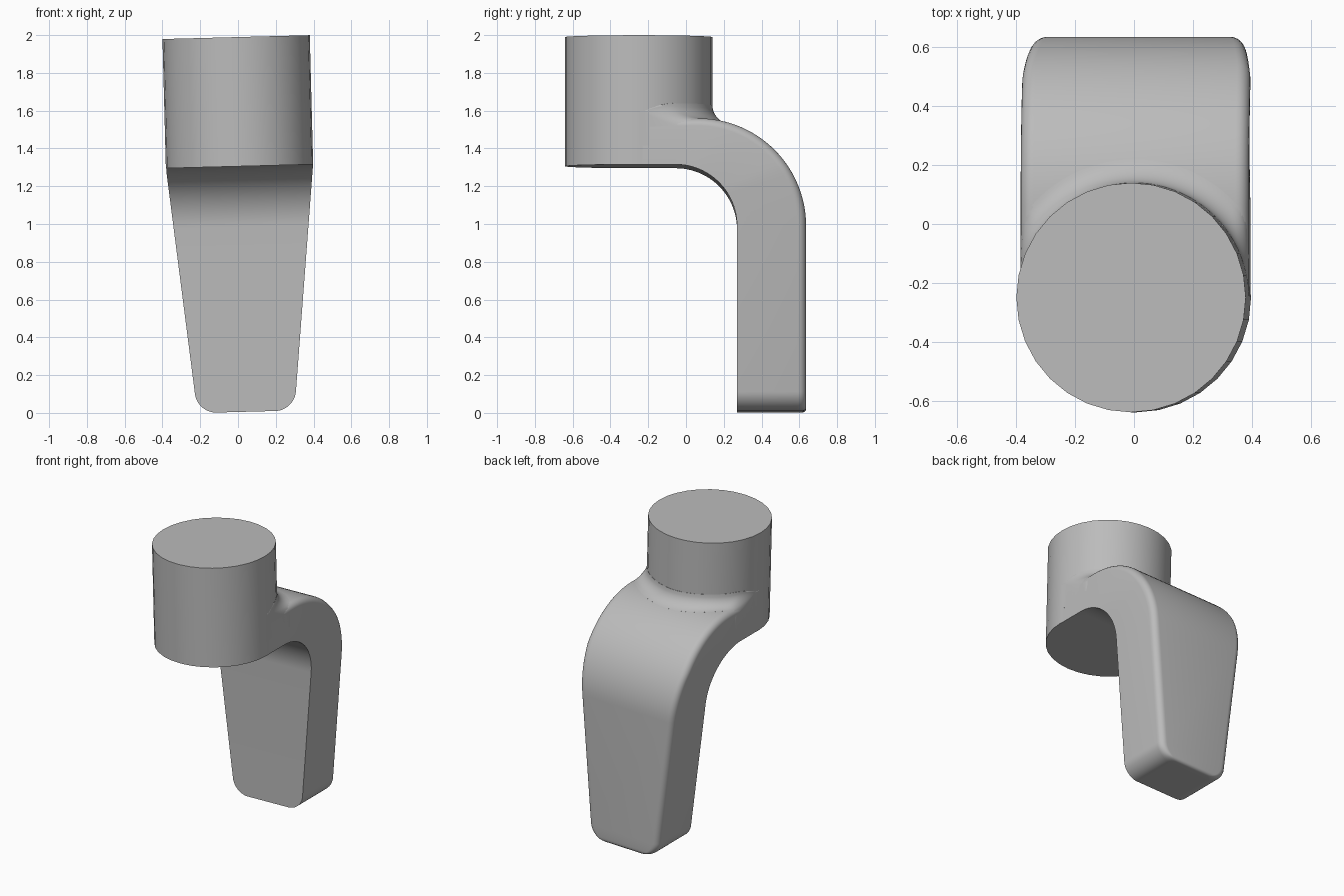
import bpy
import bmesh
from math import sin, cos, pi, sqrt, radians
from mathutils import Matrix

cube = bpy.data.objects.get("Cube")
if cube:
    bpy.data.objects.remove(cube)

RADIUS, AXIS_Y = 0.39, -0.25       # socket cylinder
BASE, TOP = 1.30, 1.984
HALF = 0.388                       # arm half width
BEND_Z = 0.975                     # height of both bend centres
IN_Y, IN_R = -0.055, 0.325         # inner bend
OUT_Y, OUT_R = 0.066, 0.57         # outer bend
EDGE, CORNER, FILLET = 0.045, 0.1, 0.08
TILT = Matrix.Translation((0.042, 0, 0.006)) @ Matrix.Rotation(radians(-1.5), 4, 'Y')

grey = bpy.data.materials.new("plain grey")
grey.use_nodes = True
colour = (0.5, 0.5, 0.5, 1)
grey.diffuse_color = colour
grey.node_tree.nodes["Principled BSDF"].inputs["Base Color"].default_value = colour


def finish(name, bm, angle=40):
    bmesh.ops.recalc_face_normals(bm, faces=bm.faces)
    bm.transform(TILT)
    mesh = bpy.data.meshes.new(name)
    bm.to_mesh(mesh)
    bm.free()
    mesh.materials.append(grey)
    obj = bpy.data.objects.new(name, mesh)
    bpy.context.collection.objects.link(obj)
    bpy.ops.object.select_all(action='DESELECT')
    obj.select_set(True)
    bpy.context.view_layer.objects.active = obj
    bpy.ops.object.shade_smooth_by_angle(angle=radians(angle))


def loft(bm, loops):
    rows = [[bm.verts.new(p) for p in loop] for loop in loops]
    for a, b in zip(rows, rows[1:]):
        for i in range(len(a)):
            j = (i + 1) % len(a)
            bm.faces.new((a[i], a[j], b[j], b[i]))
    bm.faces.new(rows[0])
    bm.faces.new(rows[-1])


def round_off(distance, r):
    """Inset of a rounded edge of radius r at a distance from its end."""
    d = min(max(distance, 0), r)
    return r - sqrt(r * r - (r - d) ** 2)


def half_width(z):
    w = min(HALF, 0.257 + 0.102 * z)
    return w - round_off(z, CORNER)


# Socket cylinder
bm = bmesh.new()
bmesh.ops.create_cone(bm, cap_ends=True, segments=32, radius1=RADIUS, radius2=RADIUS,
                      depth=TOP - BASE,
                      matrix=Matrix.Translation((0, AXIS_Y, (TOP + BASE) / 2)))
finish("socket_cylinder", bm)

# Bent tapering arm: pairs of inner and outer points from the foot to the socket
pairs = []
for i in range(13):
    z = CORNER * (1 - cos(pi / 2 * i / 12))
    pairs.append(((IN_Y + IN_R, z), (OUT_Y + OUT_R - round_off(z, 0.02), z)))
for i in range(25):
    a = pi / 2 * i / 24
    pairs.append(((IN_Y + IN_R * cos(a), BEND_Z + IN_R * sin(a)),
                  (OUT_Y + OUT_R * cos(a), BEND_Z + OUT_R * sin(a))))
pairs.append(((AXIS_Y, BASE), (AXIS_Y, BEND_Z + OUT_R)))

loops = []
for (iy, iz), (oy, oz) in pairs:
    length = sqrt((oy - iy) ** 2 + (oz - iz) ** 2)
    section = [(0, 0)]
    section += [(EDGE * (1 - cos(t * pi / 12)), 1 - EDGE * (1 - sin(t * pi / 12)) / length)
                for t in range(7)]
    loop = []
    for side, points in ((1, section), (-1, section[::-1])):
        for inset, f in points:
            y, z = iy + (oy - iy) * f, iz + (oz - iz) * f
            loop.append((side * (half_width(z) - inset), y, z))
    loops.append(loop)
bm = bmesh.new()
loft(bm, loops)
finish("bent_arm", bm)

# Concave blend between the arm and the socket, trimmed to the arm's sides
loops = []
for i in range(65):
    a = pi * i / 64
    reach = min(RADIUS + FILLET, max(RADIUS, HALF / max(abs(cos(a)), 0.001)))
    inner = RADIUS - 0.02
    loop = [(inner * cos(a), AXIS_Y + inner * sin(a), BASE + 0.1)]
    loop.append((loop[0][0], loop[0][1], BEND_Z + OUT_R + FILLET))
    for k in range(11):
        rho = RADIUS + (reach - RADIUS) * (k / 10) ** 1.5
        x, y = rho * cos(a), AXIS_Y + rho * sin(a)
        z = BEND_Z + sqrt(OUT_R ** 2 - max(0, y - OUT_Y) ** 2)
        z += round_off(rho - RADIUS, FILLET) - round_off(HALF - abs(x), EDGE)
        loop.append((x, y, z))
    loop.append((x, y, BASE + 0.1))
    loops.append(loop)
bm = bmesh.new()
loft(bm, loops)
finish("socket_blend", bm, 60)
